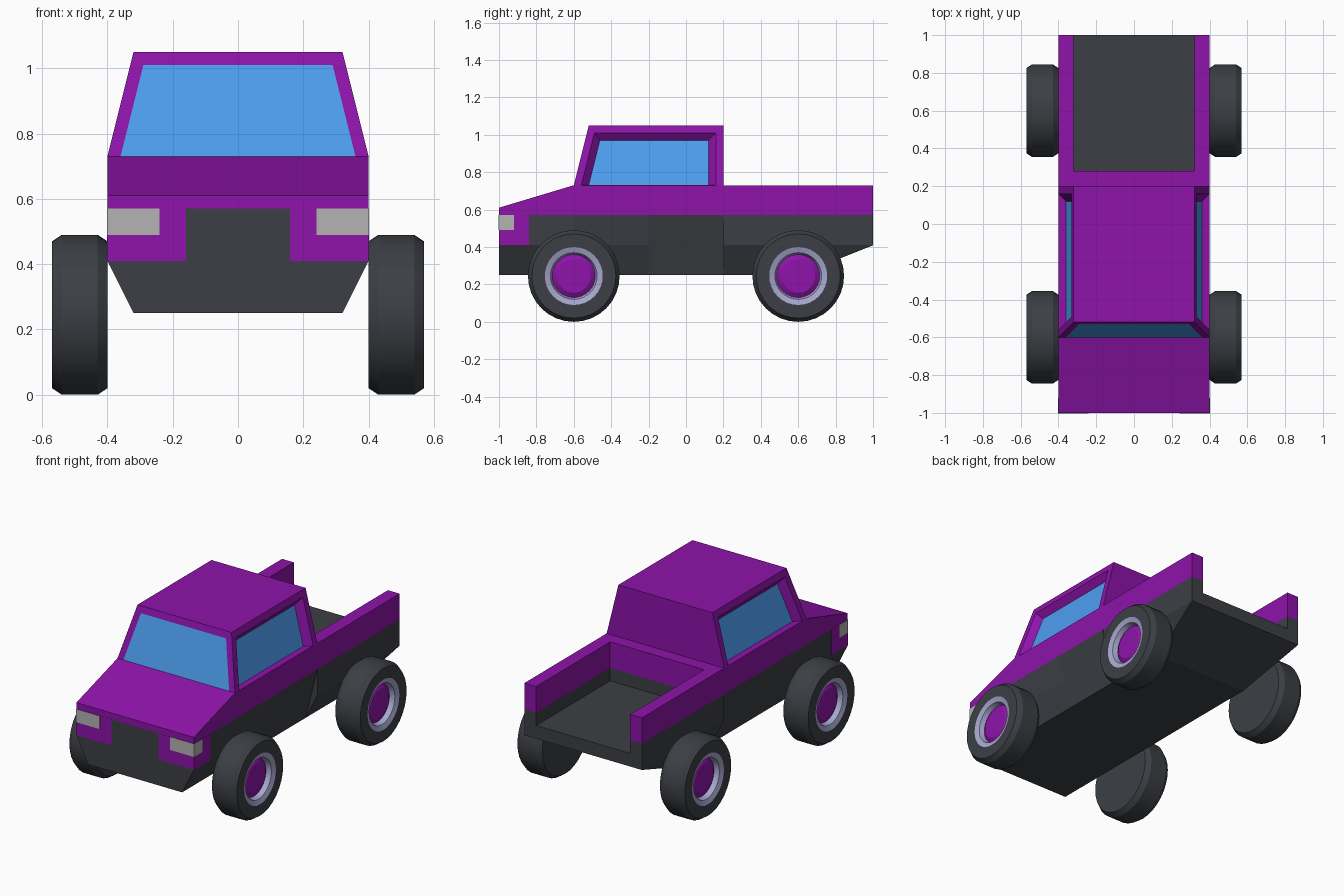
import bpy, bmesh, math

if "Cube" in bpy.data.objects:
    bpy.data.objects.remove(bpy.data.objects["Cube"])


def material(name, r, g, b):
    m = bpy.data.materials.new(name)
    m.diffuse_color = [(c / 255) ** 2.2 for c in (r, g, b)] + [1]
    m.use_nodes = True
    m.node_tree.nodes["Principled BSDF"].inputs["Base Color"].default_value = m.diffuse_color
    return m


PURPLE = material("purple_paint", 140, 26, 168)
DARK = material("dark_plastic", 62, 65, 70)
BLUE = material("window_blue", 78, 157, 240)
SILVER = material("rim_silver", 165, 165, 205)
LAMP = material("lamp_grey", 178, 178, 178)


def make(name, verts, faces, mat, normals=True):
    bm = bmesh.new()
    vs = [bm.verts.new(v) for v in verts]
    for f in faces:
        bm.faces.new([vs[i] for i in f])
    bmesh.ops.remove_doubles(bm, verts=bm.verts, dist=1e-5)
    bmesh.ops.dissolve_degenerate(bm, edges=bm.edges, dist=1e-5)
    if normals:
        bmesh.ops.recalc_face_normals(bm, faces=bm.faces)
    me = bpy.data.meshes.new(name)
    bm.to_mesh(me)
    bm.free()
    me.materials.append(mat)
    ob = bpy.data.objects.new(name, me)
    bpy.context.collection.objects.link(ob)
    return ob


def loft(name, rings, mat):
    """Closed rings of equal length joined into a capped solid."""
    n = len(rings[0])
    verts = [p for r in rings for p in r]
    faces = [(k * n + i, k * n + (i + 1) % n, (k + 1) * n + (i + 1) % n, (k + 1) * n + i)
             for k in range(len(rings) - 1) for i in range(n)]
    faces += [tuple(range(n)), tuple(range((len(rings) - 1) * n, len(rings) * n))]
    return make(name, verts, faces, mat)


def extrude_x(name, profile, x0, x1, mat):
    return loft(name, [[(x, y, z) for y, z in profile] for x in (x0, x1)], mat)


def box(name, x0, x1, y0, y1, z0, z1, mat):
    return extrude_x(name, [(y0, z0), (y1, z0), (y1, z1), (y0, z1)],
                     min(x0, x1), max(x0, x1), mat)


def section(y, half):
    return [(x, y, z) for x, z in half] + [(-x, y, z) for x, z in reversed(half)]


# Lower body, pinched in at the doors
loft("lower_body", [section(y, [(0.4, 0.57), (mid, 0.41), (0.32, 0.25)])
                    for y, mid in ((-1, 0.4), (-0.6, 0.4), (-0.2, 0.36),
                                   (0.2, 0.36), (0.2002, 0.4), (0.28, 0.4))], DARK)

# Cargo bed with sloping tail underside
loft("cargo_bed", [section(y, [(0.32, 0.49), (0.32, 0.57), (0.4, 0.57), (0.4, 0.41), (bx, bz)])
                   for y, bx, bz in ((0.28, 0.32, 0.25), (0.6, 0.32, 0.25), (1, 0.399, 0.409))], DARK)

# Painted hood and waistline
extrude_x("upper_body", [(-1, 0.57), (-1, 0.61), (-0.6, 0.73), (0.28, 0.73), (0.28, 0.57)],
          -0.4, 0.4, PURPLE)

# Cab shell: roof, back, windshield pillars and recessed side windows
def lean(z, inset=0.0):
    return 0.4 - 0.25 * (z - 0.73) - inset


def front_y(z):
    return -0.6 + 0.25 * (z - 0.73)


outer = [(-0.6, 0.73), (-0.52, 1.05), (0.2, 1.05), (0.2, 0.73)]
opening = [(-0.56, 0.73), (-0.49, 1.01), (0.16, 1.01), (0.16, 0.73)]
pane = [(-0.52, 0.731), (-0.46, 0.97), (0.12, 0.97), (0.12, 0.731)]
verts, faces = [], []
for s in (1, -1):
    b = len(verts)
    verts += [(s * lean(z), y, z) for y, z in outer + opening]
    verts += [(s * lean(z, 0.04), y, z) for y, z in pane]
    rings = [(i, i + 1, i + 5, i + 4) for i in range(3)]
    rings += [(4 + i, 4 + (i + 1) % 4, 8 + (i + 1) % 4, 8 + i) for i in range(4)]
    faces += [tuple(b + i for i in (f if s < 0 else f[::-1])) for f in rings]
    make("side_window", verts[b + 8:b + 12], [(3, 2, 1, 0) if s > 0 else (0, 1, 2, 3)], BLUE, False)
faces += [(1, 2, 14, 13), (2, 3, 15, 14)]
glass = [(-0.36, front_y(0.73), 0.73), (0.36, front_y(0.73), 0.73),
         (0.29, front_y(1.01), 1.01), (-0.29, front_y(1.01), 1.01)]
b = len(verts)
verts += glass
faces += [(0, 1, b + 2, b + 1), (1, 13, b + 3, b + 2), (13, 12, b, b + 3)]
make("cab", verts, faces, PURPLE)
make("windshield", glass, [(0, 1, 2, 3)], BLUE, False)

# Wheel profiles as (x, radius), spun around the axle
TIRE = [(0.4, 0), (0.4, 0.225), (0.43, 0.245), (0.54, 0.245), (0.57, 0.225), (0.57, 0.155)]
RIM = [(0.57, 0.155), (0.56, 0.125), (0.53, 0.115)]
HUB = [(0.53, 0.115), (0.545, 0.09), (0.545, 0)]


def lathe(name, profile, s, y, mat, n=32):
    verts = [(s * x, y + r * math.cos(2 * math.pi * k / n), 0.245 + r * math.sin(2 * math.pi * k / n))
             for k in range(n) for x, r in profile]
    m = len(profile)
    faces = []
    for k in range(n):
        a, c = k * m, (k + 1) % n * m
        for i in range(m - 1):
            f = (a + i, c + i, c + i + 1, a + i + 1)
            faces.append(f[::-1] if s > 0 else f)
    ob = make(name, verts, faces, mat, False)
    bpy.context.view_layer.objects.active = ob
    bpy.ops.object.select_all(action='DESELECT')
    ob.select_set(True)
    bpy.ops.object.shade_smooth_by_angle(angle=math.radians(25))


for s in (1, -1):
    # Bed side rails
    box("bed_rail", s * 0.32, s * 0.4, 0.28, 1, 0.57, 0.73, PURPLE)
    # Painted nose corners and wrap-around headlights
    box("nose_corner", s * 0.16, s * 0.401, -1.001, -0.84, 0.41, 0.571, PURPLE)
    box("headlight", s * 0.24, s * 0.402, -1.002, -0.92, 0.49, 0.57, LAMP)
    for y in (-0.6, 0.6):
        lathe("tire", TIRE, s, y, DARK)
        lathe("rim", RIM, s, y, SILVER)
        lathe("hub", HUB, s, y, PURPLE)
